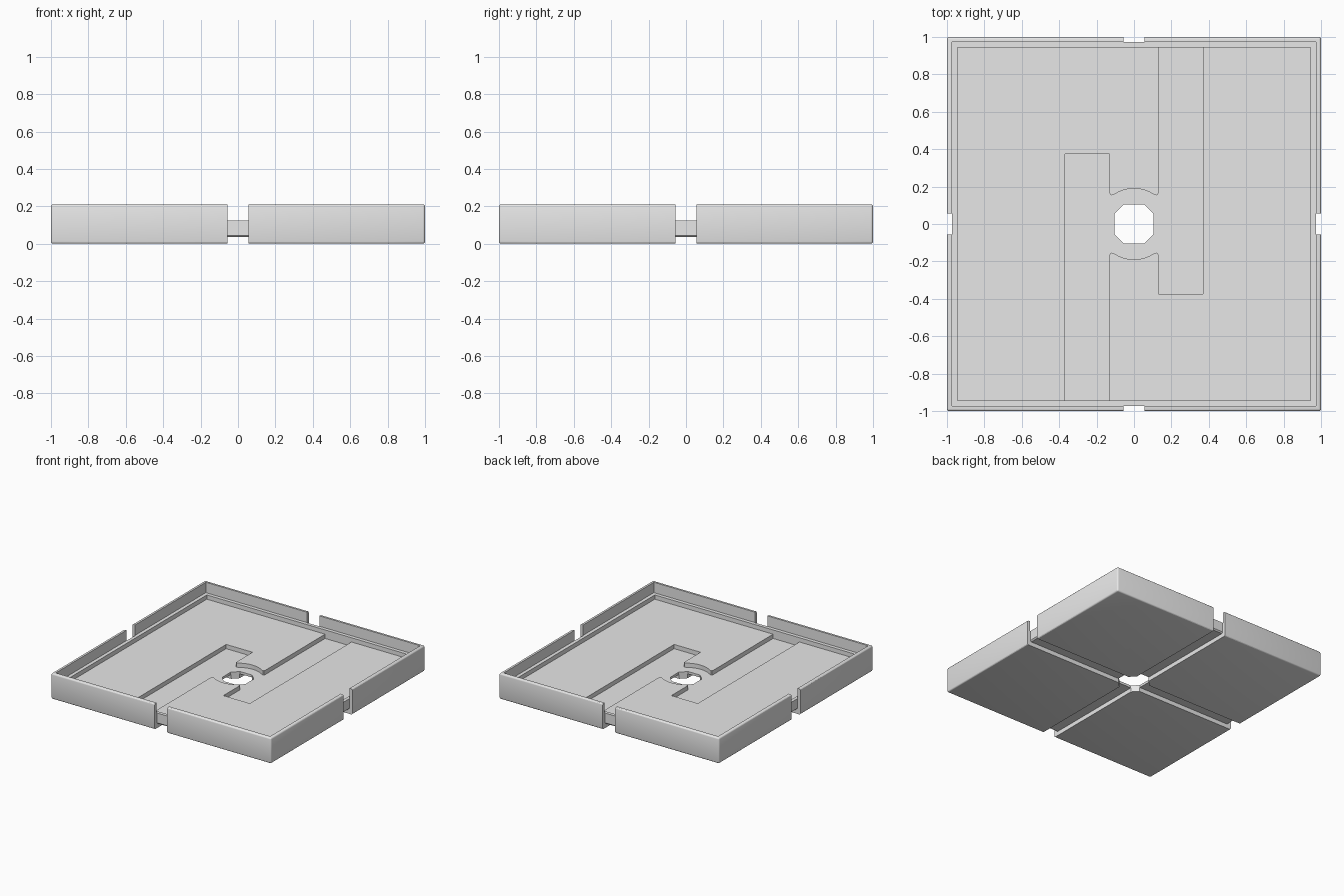
import bpy, bmesh
from math import sin, cos, radians
from mathutils import Vector

if "Cube" in bpy.data.objects:
    bpy.data.objects.remove(bpy.data.objects["Cube"])

grey = bpy.data.materials.new("plain grey")
grey.use_nodes = True
grey.diffuse_color = (0.8, 0.8, 0.8, 1)
grey.node_tree.nodes["Principled BSDF"].inputs["Base Color"].default_value = grey.diffuse_color


def prism(name, outline, start, depth):
    """Closed solid from a 3D outline swept from start along depth."""
    bm = bmesh.new()
    face = bm.faces.new([bm.verts.new(Vector(p) + Vector(start)) for p in outline])
    swept = bmesh.ops.extrude_face_region(bm, geom=[face])["geom"]
    bmesh.ops.translate(bm, vec=depth, verts=[v for v in swept if isinstance(v, bmesh.types.BMVert)])
    bmesh.ops.recalc_face_normals(bm, faces=bm.faces)
    mesh = bpy.data.meshes.new(name)
    bm.to_mesh(mesh)
    bm.free()
    mesh.materials.append(grey)
    ob = bpy.data.objects.new(name, mesh)
    bpy.context.collection.objects.link(ob)
    return ob


def upright(name, points, bottom, top):
    return prism(name, [(x, y, 0) for x, y in points], (0, 0, bottom), (0, 0, top - bottom))


def square(r):
    return [(-r, -r), (r, -r), (r, r), (-r, r)]


def apply_modifier(ob, mod):
    bpy.context.view_layer.objects.active = ob
    bpy.ops.object.modifier_apply(modifier=mod.name)


def cut(ob, cutter):
    mod = ob.modifiers.new("cut", 'BOOLEAN')
    mod.operation = 'DIFFERENCE'
    mod.solver = 'EXACT'
    mod.object = cutter
    apply_modifier(ob, mod)
    bpy.data.objects.remove(cutter)


# Solid tray block with softly rounded outer edges
tray = upright("tray", square(1), 0, 0.21)
bevel = tray.modifiers.new("soft edges", 'BEVEL')
bevel.width = 0.012
bevel.segments = 3
apply_modifier(tray, bevel)

# Stepped interior: thin rim wall, narrow ledge, then floor
cut(tray, upright("rim_recess", square(0.974), 0.125, 0.4))
cut(tray, upright("floor_recess", square(0.945), 0.09, 0.4))

# S-shaped channel: two offset lanes joined around the centre hole
arc = [(0.19 * sin(radians(a)), 0.19 * cos(radians(a))) for a in range(-35, 36, 7)]
half = [(-0.37, -0.945), (-0.37, 0.375), (-0.13, 0.375), (-0.13, 0.165), (-0.127, 0.157), (-0.119, 0.153)]
half += arc + [(0.119, 0.153), (0.127, 0.157), (0.13, 0.165), (0.13, 0.945)]
cut(tray, upright("channel", half + [(-x, -y) for x, y in half], 0.055, 0.4))

# Grooves under the base, rising into slots through the rim on all four sides
side = [(0.962, 0.035), (0.972, 0.045), (0.972, 0.4), (1.2, 0.4), (1.2, -0.1)]
profile = side + [(-r, z) for r, z in reversed(side)]
w = 0.057
cut(tray, prism("groove_x", [(r, 0, z) for r, z in profile], (0, -w, 0), (0, 2 * w, 0)))
cut(tray, prism("groove_y", [(0, r, z) for r, z in profile], (-w, 0, 0), (2 * w, 0, 0)))

# Eight-sided centre hole
a, b = 0.105, 0.055
cut(tray, upright("hole", [(a, -b), (a, b), (b, a), (-b, a), (-a, b), (-a, -b), (-b, -a), (b, -a)], -0.2, 0.4))

bpy.ops.object.select_all(action='DESELECT')
tray.select_set(True)
bpy.context.view_layer.objects.active = tray
bpy.ops.object.shade_smooth_by_angle(angle=radians(30))
